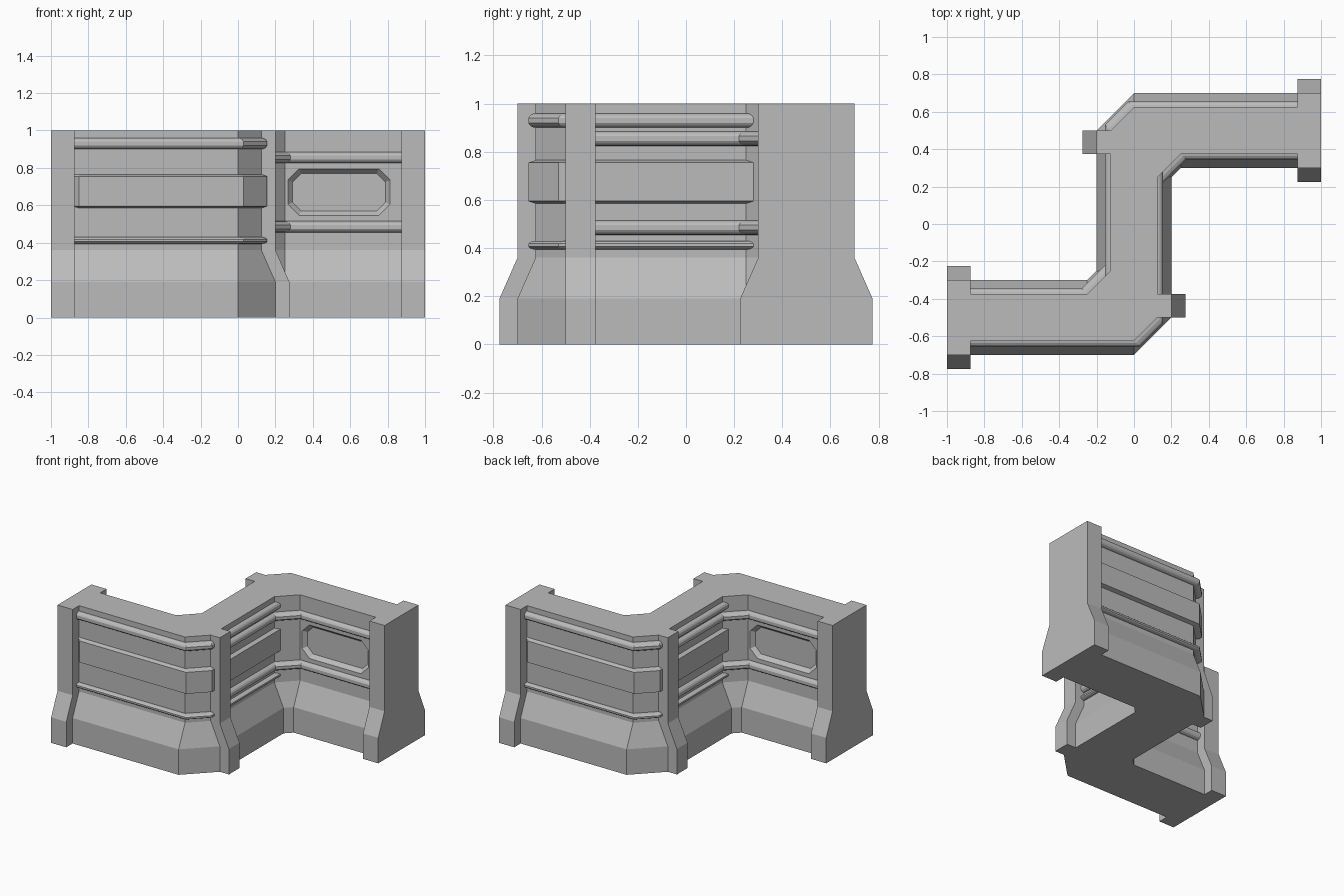
import bpy, bmesh
from mathutils import Matrix

cube = bpy.data.objects.get("Cube")
if cube:
    bpy.data.objects.remove(cube, do_unlink=True)

stone = bpy.data.materials.new("grey_stone")
stone.use_nodes = True
colour = (0.5, 0.5, 0.5, 1)
stone.diffuse_color = colour
stone.node_tree.nodes["Principled BSDF"].inputs["Base Color"].default_value = colour

LEVELS = (0, 0.19, 0.36, 1)  # foot, top of foot, top of slope, top of wall


def loft(name, rings):
    """Closed solid through rings that share a point count."""
    bm = bmesh.new()
    loops = [[bm.verts.new(p) for p in ring] for ring in rings]
    n = len(loops[0])
    for a, b in zip(loops, loops[1:]):
        for i in range(n):
            j = (i + 1) % n
            bm.faces.new((a[i], a[j], b[j], b[i]))
    bm.faces.new(loops[0][::-1])
    bm.faces.new(loops[-1])
    bmesh.ops.recalc_face_normals(bm, faces=bm.faces)
    mesh = bpy.data.meshes.new(name)
    bm.to_mesh(mesh)
    bm.free()
    mesh.materials.append(stone)
    obj = bpy.data.objects.new(name, mesh)
    bpy.context.collection.objects.link(obj)
    return obj


def tiered(name, foot, upper):
    """Solid with a straight foot, a slope and a straight upper part."""
    outlines = (foot, foot, upper, upper)
    return loft(name, [[(x, y, z) for x, y in o] for o, z in zip(outlines, LEVELS)])


def turned(points):
    return [(-x, -y) for x, y in points]


def rect(x0, x1, y0, y1):
    return [(x0, y0), (x1, y0), (x1, y1), (x0, y1)]


def half_turn_copy(obj):
    """Second copy of a part, turned half way round the centre."""
    copy = obj.copy()
    copy.data = obj.data.copy()
    copy.name = "rear_" + obj.name
    copy.data.transform(Matrix.Rotation(3.14159265, 4, "Z"))
    bpy.context.collection.objects.link(copy)
    return copy


# Zigzag wall
foot = [(-0.95, -0.7), (0, -0.7), (0.2, -0.5), (0.2, 0.25), (0.25, 0.3), (0.95, 0.3)]
upper = [(-0.95, -0.625), (0, -0.625), (0.125, -0.5), (0.125, 0.25), (0.25, 0.375), (0.95, 0.375)]
wall = tiered("wall", foot + turned(foot), upper + turned(upper))

# Piers at the ends and beside the outer corners
half_turn_copy(tiered("end_pier", rect(-1, -0.875, -0.775, -0.225),
                      rect(-1, -0.875, -0.7, -0.3)))
half_turn_copy(tiered("corner_pier", rect(0, 0.275, -0.5, -0.375),
                      rect(0, 0.2, -0.5, -0.375)))


# Mouldings: a profile (depth, height) swept along the wall face
def moulding(name, path, half, z, taper=0):
    side = [(0, 1), (0.012, 0.93), (0.023, 0.7), (0.03, 0.35)]
    if taper:
        side = [(0, 1), (0.03, 0.89)]
    profile = [(-0.02, 1)] + side + [(d, -h) for d, h in side[::-1]] + [(-0.02, -1)]
    stations = [(p, 1) for p in path]
    if taper:
        x, y = path[0]
        stations[0] = ((x, y), 0)
        stations.insert(1, ((x + taper, y), 1))
    rings = []
    for i, ((x, y), k) in enumerate(stations):
        # Straight runs keep square ends; bends shift diagonally
        dx = 0 if i == 0 or y == path[0][1] and x < -0.5 else 1
        dy = 0 if i == len(stations) - 1 and x < 0.5 else 1
        ring = []
        for d, h in profile:
            e = d * k if d > 0 else d
            ring.append((x + dx * e, y - dy * e, z + half * h))
        rings.append(ring)
    half_turn_copy(loft(name, rings))


outer = [(-0.88, -0.625), (0, -0.625), (0.125, -0.5), (0.125, 0.29)]
inner = [(0.125, -0.43), (0.125, 0.25), (0.25, 0.375), (0.88, 0.375)]
# Inner rails begin inside the corner pier, so push their first point outward too
moulding("upper_outer_rail", outer, 0.03, 0.93)
moulding("broad_band", outer, 0.09, 0.675, 0.03)
moulding("lower_outer_rail", outer, 0.018, 0.412)


def inner_rail(name, z):
    half = 0.03
    side = [(0, 1), (0.012, 0.93), (0.023, 0.7), (0.03, 0.35)]
    profile = [(-0.02, 1)] + side + [(d, -h) for d, h in side[::-1]] + [(-0.02, -1)]
    half_turn_copy(loft(name, [[(x + d, y - d, z + half * h) for d, h in profile]
                               for x, y in inner]))


inner_rail("upper_inner_rail", 0.855)
inner_rail("lower_inner_rail", 0.485)


# Sunken eight-sided panels with sloping rims
def octagon(y, inset):
    w, h, c = 0.273 - inset, 0.125 - inset, 0.06 - inset * 0.586
    quarter = [(w, h - c), (w - c, h)]
    half = quarter + [(-x, z) for x, z in quarter[::-1]]
    return [(0.54 + x, y, 0.67 + z) for x, z in half + turned(half)]


cutter = loft("panel_cutter", [octagon(0.345, -0.025), octagon(0.375, 0), octagon(0.405, 0.025)])
for tool in (cutter, half_turn_copy(cutter)):
    cut = wall.modifiers.new("panel_recess", "BOOLEAN")
    cut.operation = "DIFFERENCE"
    cut.solver = "EXACT"
    cut.object = tool
    tool.hide_render = True
    tool.hide_viewport = True
    tool.display_type = "WIRE"
